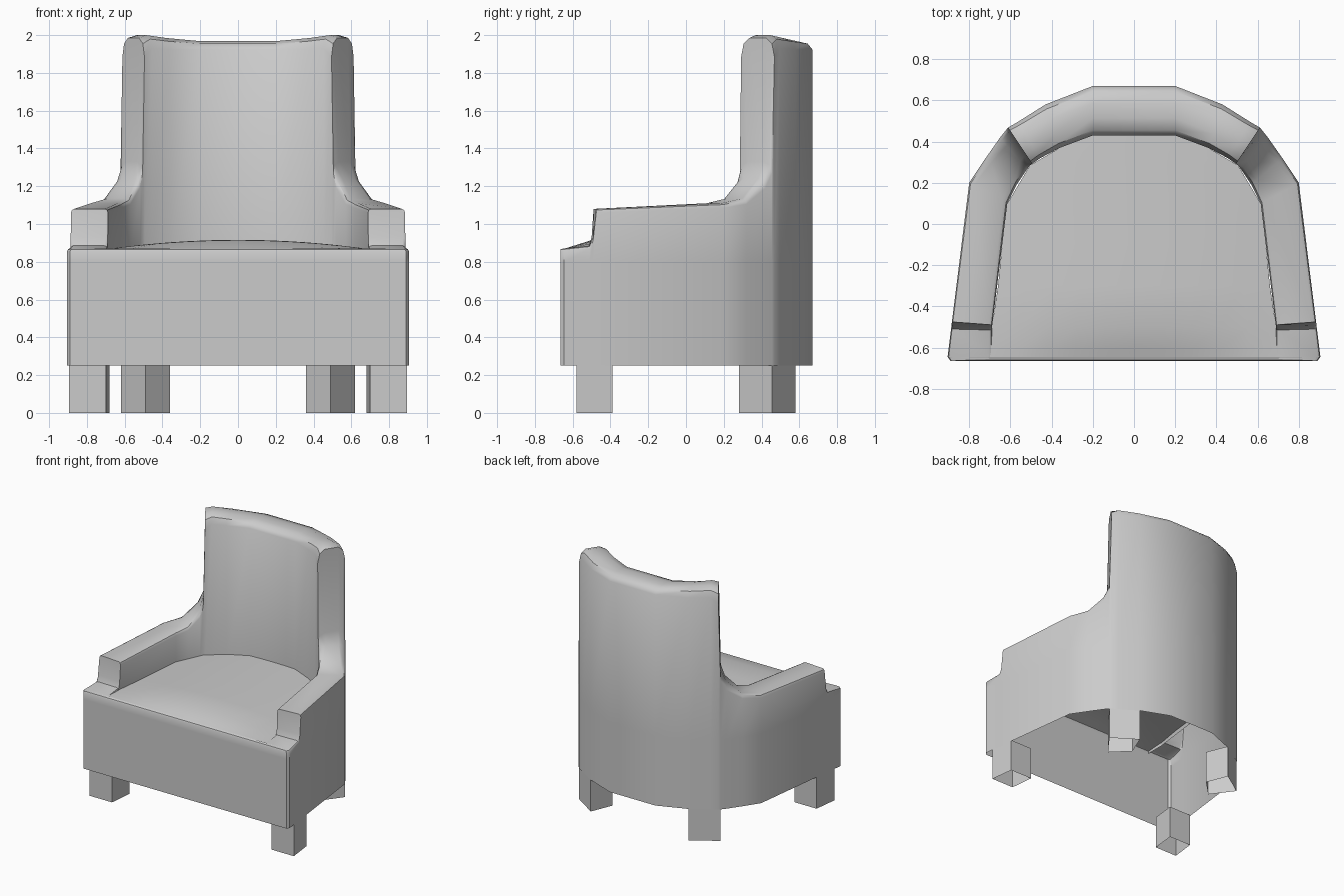
import bpy, bmesh
from mathutils import Vector

cube = bpy.data.objects.get("Cube")
if cube:
    bpy.data.objects.remove(cube, do_unlink=True)

grey = bpy.data.materials.new("soft_grey")
grey.use_nodes = True
COLOUR = (0.6, 0.6, 0.6, 1)
grey.diffuse_color = COLOUR
grey.node_tree.nodes["Principled BSDF"].inputs["Base Color"].default_value = COLOUR

BASE, MID, SEAT = 0.25, 0.8, 0.86


def make(name, bm, angle=None):
    """Turn a bmesh into an object, smooth if an angle is given."""
    bmesh.ops.remove_doubles(bm, verts=bm.verts, dist=0.0005)
    bmesh.ops.recalc_face_normals(bm, faces=bm.faces)
    mesh = bpy.data.meshes.new(name)
    bm.to_mesh(mesh)
    bm.free()
    mesh.materials.append(grey)
    ob = bpy.data.objects.new(name, mesh)
    bpy.context.collection.objects.link(ob)
    if angle:
        bpy.ops.object.select_all(action='DESELECT')
        ob.select_set(True)
        bpy.context.view_layer.objects.active = ob
        bpy.ops.object.shade_smooth_by_angle(angle=angle)
    return ob


def loft(rows):
    """Skin a list of equally long point rows."""
    bm = bmesh.new()
    grid = [[bm.verts.new(p) for p in row] for row in rows]
    for a, b in zip(grid, grid[1:]):
        for i in range(len(a) - 1):
            bm.faces.new((a[i], a[i + 1], b[i + 1], b[i]))
    return bm


def mirrored(row):
    return [(-x, y, z) for x, y, z in row]


# Wall stations, front to back: outer xy, inner xy, crest height, edge inset, edge drop
stations = [
    ((.89, -.665), (.69, -.655), .868, .08, .015),
    ((.905, -.645), (.69, -.63), .87, .08, .015),
    ((.888, -.51), (.69, -.515), .885, .08, .015),
    ((.886, -.492), (.69, -.50), .93, .06, .02),
    ((.884, -.475), (.688, -.49), 1.08, .08, .02),
    ((.80, .20), (.615, .10), 1.11, .12, .025),
    ((.72, .32), (.57, .19), 1.135, .18, .03),
    ((.65, .42), (.52, .265), 1.24, .25, .05),
    ((.622, .455), (.505, .285), 1.33, .25, .06),
    ((.612, .468), (.495, .292), 1.985, .25, .10),
    ((.565, .495), (.455, .32), 2.0, .28, .07),
    ((.43, .58), (.36, .37), 1.985, .33, .06),
    ((.20, .67), (.20, .43), 1.968, .35, .045),
]


def section(outer, inner, top, inset, drop):
    o, i = Vector(outer), Vector(inner)

    def at(t, z):
        p = o.lerp(i, t)
        return (p.x, p.y, z)
    return [at(0, BASE), at(0, MID), at(0, top - drop), at(inset * .3, top - drop * .3),
            at(inset, top), at(1 - inset, top), at(1 - inset * .3, top - drop * .3),
            at(1, top - drop), at(1, SEAT - .02)]


half = [section(*s) for s in stations]
make("back_and_arms", loft(half + [mirrored(r) for r in reversed(half)]), 0.7)

# Front panel with a softly rolled top edge
profile = [(-.665, BASE), (-.665, MID), (-.665, .853), (-.66, .864), (-.645, .87)]
make("front_panel", loft([[(x, y, z) for y, z in profile] for x in (-.89, -.7, 0, .7, .89)]), 0.7)

# Crowned seat spanning the inner outline of the arms and back
rows = []
for x, y in [(.7, -.655), (.7, -.61), (.69, -.5), (.66, -.3), (.64, -.1),
             (.615, .10), (.505, .285), (.36, .37), (.20, .43)]:
    rise = min(1, (y + .655) / .16)
    line = []
    for k in range(11):
        px = x * (k / 5 - 1)
        line.append((px, y, .866 + rise * .05 * (1 - (px / .7) ** 2)))
    rows.append(line)
make("seat", loft(rows), 0.7)

# Open square legs set flush with the outer wall
feet = {
    "front": [(.896, -.58), (.873, -.39), (.68, -.39), (.70, -.58)],
    "back": [(.62, .455), (.43, .58), (.36, .41), (.49, .28)],
}
for place, foot in feet.items():
    for side, sign in (("left", 1), ("right", -1)):
        ring = foot + foot[:1]
        make(f"{place}_{side}_leg",
             loft([[(sign * x, y, z) for x, y in ring] for z in (0, BASE + .01)]))
